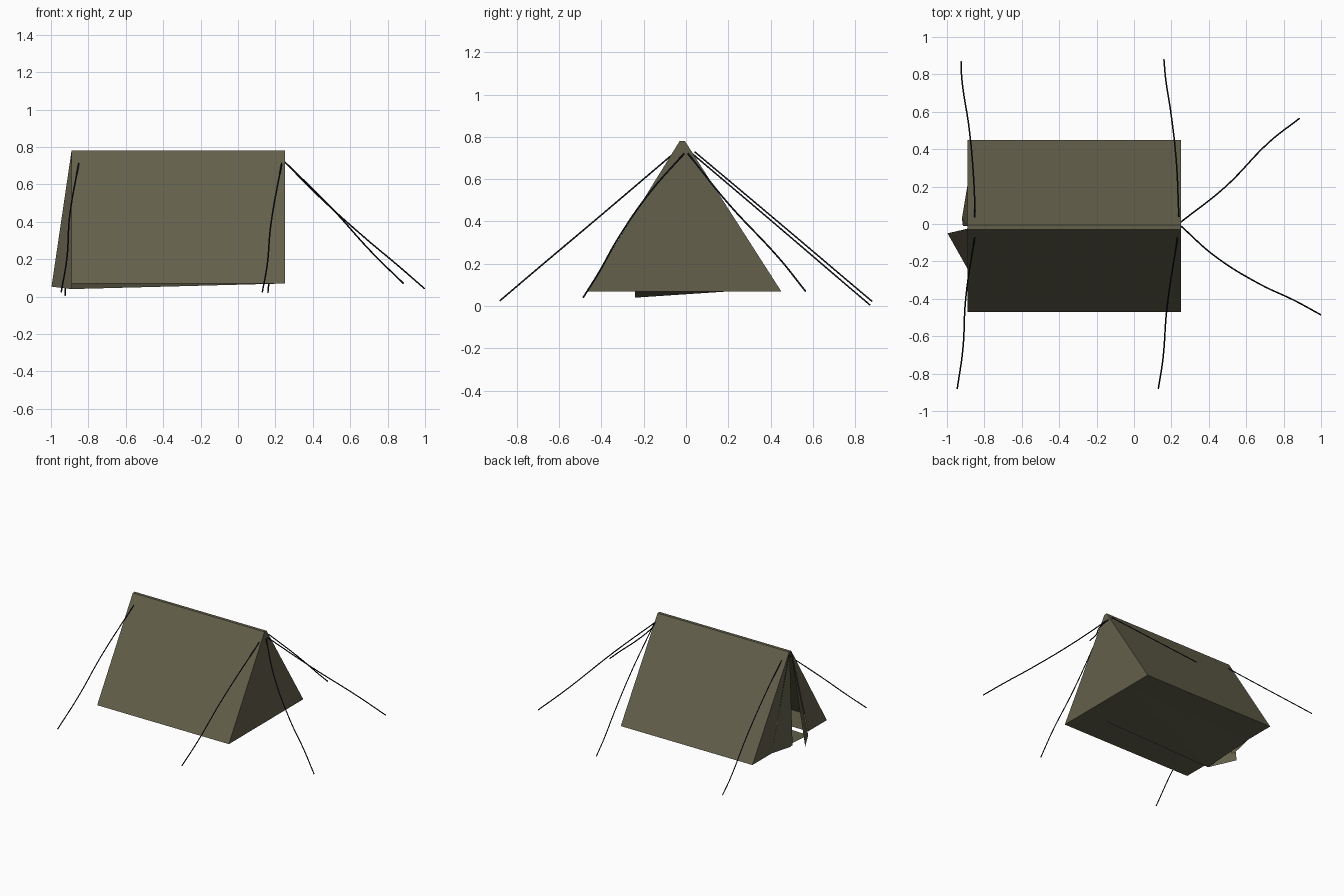
import bpy, bmesh
from mathutils import Vector

if "Cube" in bpy.data.objects:
    bpy.data.objects.remove(bpy.data.objects["Cube"])

def material(name, rgb):
    m = bpy.data.materials.new(name)
    m.diffuse_color = (*rgb, 1)
    m.use_nodes = True
    m.node_tree.nodes["Principled BSDF"].inputs["Base Color"].default_value = m.diffuse_color
    return m

canvas = material("olive canvas", (0.125, 0.116, 0.070))
cord = material("dark cord", (0.006, 0.008, 0.014))

X0, X1, ZB, ZT = -0.89, 0.25, 0.07, 0.78   # tent ends, base and ridge heights

def sheet(name, faces):
    """Flat cloth panels, each given as a list of corner points."""
    bm = bmesh.new()
    for f in faces:
        bm.faces.new([bm.verts.new(p) for p in f])
    bmesh.ops.remove_doubles(bm, verts=bm.verts[:], dist=0.0005)
    me = bpy.data.meshes.new(name)
    bm.to_mesh(me)
    bm.free()
    me.materials.append(canvas)
    ob = bpy.data.objects.new(name, me)
    bpy.context.collection.objects.link(ob)

# Tent body: cross-section with a narrow flat ridge, run between both ends
section = [(0.45, ZB), (-0.005, ZT), (-0.03, ZT), (-0.47, ZB)]
walls = [[(X0, *a), (X0, *b), (X1, *b), (X1, *a)]
         for a, b in zip(section, section[1:])]
sheet("tent_walls", walls)
sheet("closed_end", [[(X1, *p) for p in reversed(section)]])

# Floor strips; the middle one sags towards the doorway
sheet("floor_sides", [
    [(X0, 0.45, ZB), (X0, 0.21, ZB), (X1, 0.21, ZB), (X1, 0.45, ZB)],
    [(X0, -0.24, ZB), (X0, -0.47, ZB), (X1, -0.47, ZB), (X1, -0.24, ZB)]])
sheet("floor_middle", [
    [(X0, 0.21, ZB), (X0, -0.24, 0.04), (X1, 0.21, ZB)],
    [(X0, -0.24, 0.04), (X1, -0.24, ZB), (X1, 0.21, ZB)]])

# Doorway: fixed side panels and two loose flaps
sheet("door_side_panels", [
    [(X0, -0.005, ZT), (X0, 0.45, ZB), (X0, 0.21, ZB)],
    [(X0, -0.03, ZT), (X0, -0.24, ZB), (X0, -0.47, ZB)]])
sheet("back_door_flap", [
    [(X0, -0.01, ZT), (X0, 0.21, ZB), (-0.92, 0.03, 0.058)],
    [(X0, -0.01, ZT), (-0.92, 0.03, 0.058), (-0.915, -0.01, 0.057)]])
sheet("front_door_flap", [
    [(X0, -0.025, ZT), (-0.997, -0.05, 0.053), (X0, -0.24, 0.04)]])

def rope(name, path, z0, z1):
    """Smooth cord through plan points, dropping evenly from z0 to z1."""
    cu = bpy.data.curves.new(name, 'CURVE')
    cu.dimensions = '3D'
    cu.bevel_depth = 0.004
    cu.bevel_resolution = 1
    cu.resolution_u = 6
    cu.use_fill_caps = True
    sp = cu.splines.new('BEZIER')
    sp.bezier_points.add(len(path) - 1)
    start, run = Vector(path[0]), Vector(path[-1]) - Vector(path[0])
    for bp, p in zip(sp.bezier_points, path):
        t = (Vector(p) - start).dot(run) / run.length_squared
        bp.co = (*p, z0 + (z1 - z0) * t)
        bp.handle_left_type = bp.handle_right_type = 'AUTO'
    cu.materials.append(cord)
    bpy.context.collection.objects.link(bpy.data.objects.new(name, cu))

# Side guy ropes
rope("back_left_rope", [(-0.85, 0.03), (-0.855, 0.2), (-0.88, 0.5), (-0.92, 0.77), (-0.925, 0.87)], 0.72, 0.005)
rope("front_left_rope", [(-0.85, -0.06), (-0.9, -0.4), (-0.915, -0.67), (-0.945, -0.88)], 0.72, 0.025)
rope("back_right_rope", [(0.24, 0.04), (0.225, 0.35), (0.195, 0.61), (0.17, 0.77), (0.16, 0.88)], 0.73, 0.022)
rope("front_right_rope", [(0.235, -0.06), (0.175, -0.46), (0.155, -0.72), (0.13, -0.88)], 0.72, 0.025)
# End guy ropes
rope("end_rope_back", [(0.25, 0.01), (0.49, 0.2), (0.725, 0.44), (0.885, 0.565)], 0.72, 0.07)
rope("end_rope_front", [(0.25, -0.01), (0.43, -0.17), (0.67, -0.32), (0.86, -0.41), (0.998, -0.485)], 0.72, 0.042)
